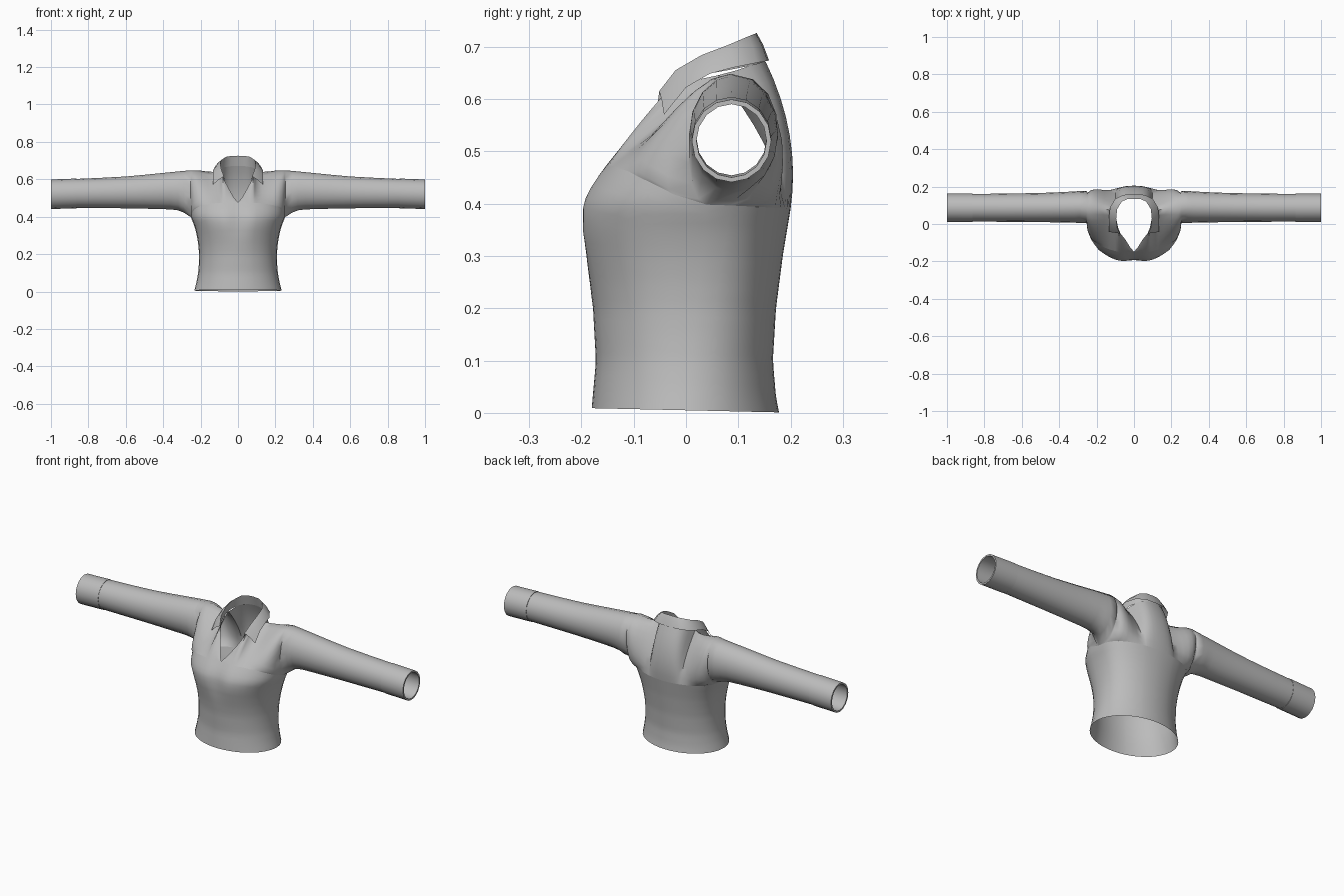
import bpy, bmesh, math
from mathutils import Vector

if "Cube" in bpy.data.objects:
    bpy.data.objects.remove(bpy.data.objects["Cube"])

cloth = bpy.data.materials.new("grey_cloth")
cloth.diffuse_color = (0.5, 0.5, 0.5, 1)
cloth.use_nodes = True
cloth.node_tree.nodes["Principled BSDF"].inputs["Base Color"].default_value = cloth.diffuse_color


def interp(table, v):
    """Piecewise linear lookup in a list of (key, value)."""
    if v <= table[0][0]:
        return table[0][1]
    for (a, p), (b, q) in zip(table, table[1:]):
        if v <= b:
            return p + (q - p) * (v - a) / (b - a)
    return table[-1][1]


def build(name, grids, ref, angle=40):
    """Make a mirrored object from grids of points; normals face away from ref."""
    bm = bmesh.new()
    for grid in grids:
        vs = [[bm.verts.new(p) for p in row] for row in grid]
        for r0, r1 in zip(vs, vs[1:]):
            for i in range(len(r0) - 1):
                bm.faces.new((r0[i], r0[i + 1], r1[i + 1], r1[i]))
    bmesh.ops.remove_doubles(bm, verts=bm.verts, dist=1e-4)
    bmesh.ops.recalc_face_normals(bm, faces=bm.faces)
    bm.normal_update()
    side = sum(f.normal.dot(f.calc_center_median() - Vector(ref)) * f.calc_area() for f in bm.faces)
    if side < 0:
        bmesh.ops.reverse_faces(bm, faces=bm.faces)
    me = bpy.data.meshes.new(name)
    bm.to_mesh(me)
    bm.free()
    me.materials.append(cloth)
    ob = bpy.data.objects.new(name, me)
    bpy.context.collection.objects.link(ob)
    bpy.ops.object.select_all(action='DESELECT')
    bpy.context.view_layer.objects.active = ob
    ob.select_set(True)
    mod = ob.modifiers.new("mirror", 'MIRROR')
    mod.merge_threshold = 0.0005
    bpy.ops.object.modifier_apply(modifier="mirror")
    bpy.ops.object.shade_smooth_by_angle(angle=math.radians(angle))
    return ob


# Torso profiles by height, and seam height by angle round the body
HALF_W = [(0, .235), (.05, .222), (.1, .213), (.15, .209), (.2, .208), (.25, .212),
          (.3, .22), (.35, .233), (.4, .253), (.48, .255)]
FRONT = [(0, .181), (.1, .172), (.2, .178), (.25, .186), (.3, .197), (.35, .207),
         (.4, .207), (.44, .185), (.476, .156)]
BACK = [(0, .178), (.03, .172), (.1, .166), (.2, .172), (.3, .185), (.39, .2)]
SEAM = [(0, .476), (30, .472), (50, .46), (70, .435), (80, .415), (90, .398), (120, .394), (180, .388)]
MAX_W = .255


def torso(t, f):
    """Point at angle t (0 front, pi back) and fraction f from hem to seam."""
    c = math.cos(t)
    hem = .005 + .004 * c
    z = hem + (interp(SEAM, math.degrees(t)) - hem) * f
    x = interp(HALF_W, z) * math.sin(t)
    yc = .1 * z
    shape = abs(c) ** (1 - .2 * min(1, z / .36)) if abs(c) > 1e-6 else 0
    if c > 0:
        y = yc - (interp(FRONT, z) + yc) * shape
        y += .016 * math.exp(-(x / .05) ** 2) * math.exp(-((z - .39) / .1) ** 2)
    else:
        y = yc + (interp(BACK, z) - yc) * shape
    return Vector((x, y, z))


# Columns: x, front top y/z, back top y/z (neck edge first, then the shoulder line)
TOPS = [(0, -.148, .476, .152, .672), (.02, -.125, .5, .152, .672), (.045, -.085, .543, .147, .671),
        (.065, -.06, .58, .138, .668), (.08, -.045, .605, .12, .663), (.09, 0, .632, .098, .655),
        (.1, .06, .645, .06, .645), (.13, .075, .64, .075, .64), (.16, .08, .641, .08, .641),
        (.19, .083, .645, .083, .645), (.215, .085, .648, .085, .648), (.235, .085, .648, .085, .648),
        (.25, .086, .648, .086, .648), (.255, .086, .648, .086, .648)]
angles = [math.asin(min(1, c[0] / MAX_W)) for c in TOPS]
round_angles = angles + [math.pi - a for a in reversed(angles[:-1])]

# Fitted bodice below the chest seam
RINGS = 22
build("bodice", [[[torso(t, i / RINGS) for t in round_angles] for i in range(RINGS + 1)]], (0, .02, .2), 60)

# Sleeve sections: x, bottom z, top z, front y, back y
SLEEVE = [(.29, .422, .645, .006, .176), (.32, .434, .642, .007, .174), (.36, .439, .638, .008, .172),
          (.42, .441, .632, .009, .169), (.5, .443, .624, .01, .166), (.6, .445, .615, .011, .164),
          (.73, .446, .608, .012, .162), (.866, .447, .602, .013, .161)]
ROWS = 8


def section(x, z0, z1, y0, y1, sign, grow=0):
    """Half of a sleeve ring, from bottom to top; sign -1 is the front half."""
    cy, cz, ry, rz = (y0 + y1) / 2, (z0 + z1) / 2, (y1 - y0) / 2 + grow, (z1 - z0) / 2 + grow
    return [Vector((x, cy + sign * ry * math.cos(a), cz + rz * math.sin(a)))
            for a in (math.pi * (i / ROWS - .5) for i in range(ROWS + 1))]


def panel(col, t, sign):
    """One column of the upper body, curving from the seam to the neck or shoulder."""
    x = col[0]
    top = Vector((x, *(col[1:3] if sign < 0 else col[3:5])))
    low = torso(t if sign < 0 else math.pi - t, 1)
    if x == 0 and sign < 0:
        top = low.copy()
    u = max(0, min(1, (x - .1) / .155))
    w = u * u * (3 - 2 * u)
    last = x >= MAX_W
    k1, k2 = ((.05 if last else .035), .1) if sign < 0 else ((.17 if last else .09), .13)
    bulge = Vector((0, -.004 if sign < 0 else .03, 0))
    c1 = (low.lerp(top, 1 / 3) + bulge).lerp(low + Vector((0, sign * k1, 0)), w)
    c2 = (low.lerp(top, 2 / 3) + bulge).lerp(top + Vector((0, sign * k2, 0)), w)
    if x == 0 and sign < 0:
        c1 = c2 = low
    out = []
    for i in range(ROWS + 1):
        s = i / ROWS
        r = 1 - s
        out.append(low * r ** 3 + c1 * 3 * r * r * s + c2 * 3 * r * s * s + top * s ** 3)
    return out


# Upper body and sleeves in one piece, front and back halves joined at the shoulder
halves = [[panel(c, t, sg) for c, t in zip(TOPS, angles)] + [section(*s, sg) for s in SLEEVE]
          for sg in (-1, 1)]
build("yoke_and_sleeves", halves, (.5, .085, .53), 60)

# Cuffs with a turned-in inner layer
CUFF = [(.864, .447, .602, .013, .161, 0), (.864, .447, .602, .013, .161, .002),
        (1, .443, .597, .013, .161, .002), (1, .443, .597, .013, .161, -.007),
        (.88, .447, .602, .013, .161, -.007)]
build("cuff", [[section(*c[:5], sg, c[5]) for c in CUFF] for sg in (-1, 1)], (.93, .087, .52))

# Folded collar: inner stand, fold line, and outer leaf ending in a front point
BASE = [(.07, -.055, .588), (.085, -.02, .63), (.096, .03, .646), (.096, .08, .655),
        (.075, .125, .664), (.04, .147, .67), (0, .151, .672)]
FOLD = [(.075, -.051, .615), (.09, -.02, .655), (.095, .03, .684), (.09, .08, .703),
        (.065, .12, .72), (.035, .133, .725), (0, .135, .726)]
LEAF = [(.134, -.042, .57), (.134, 0, .622), (.133, .045, .648), (.128, .09, .66),
        (.1, .135, .669), (.055, .156, .673), (0, .159, .673)]
base, fold, leaf = ([Vector(p) for p in row] for row in (BASE, FOLD, LEAF))
middle = [a.lerp(b, .5) + Vector((0, 0, .005)) for a, b in zip(fold, leaf)]
build("collar", [[base, fold, middle, leaf]], (0, .05, .6), 50)
